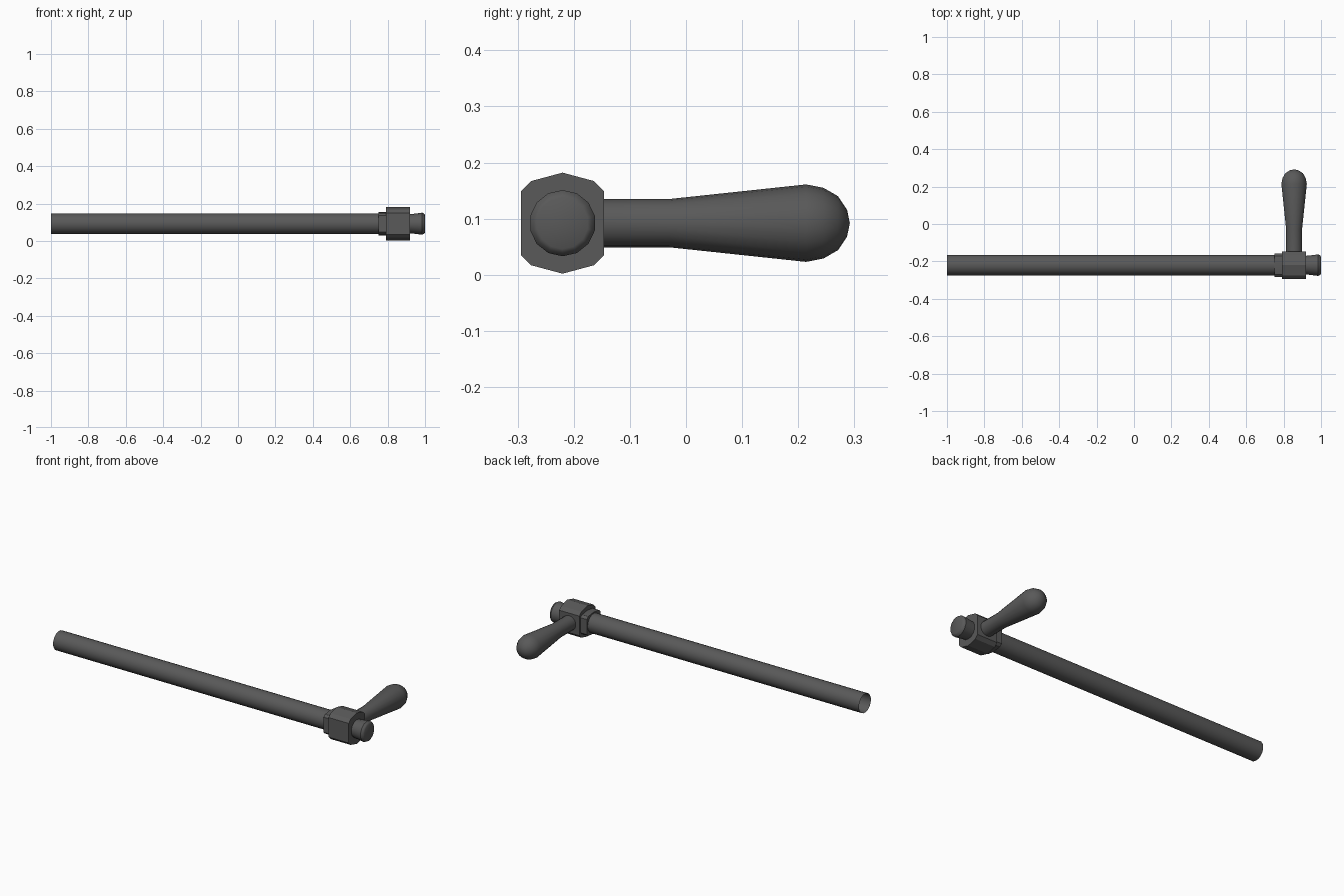
import bpy, bmesh, math
from mathutils import Matrix, Vector

cube = bpy.data.objects.get("Cube")
if cube:
    bpy.data.objects.remove(cube, do_unlink=True)

metal = bpy.data.materials.new("dark_grey_metal")
metal.use_nodes = True
GREY = (0.1, 0.1, 0.1, 1)
metal.diffuse_color = GREY
metal.node_tree.nodes["Principled BSDF"].inputs["Base Color"].default_value = GREY

AXIS_Y, AXIS_Z, HANDLE_X = -0.22, 0.092, 0.856


def finish(name, bm, angle):
    bmesh.ops.recalc_face_normals(bm, faces=bm.faces)
    mesh = bpy.data.meshes.new(name)
    bm.to_mesh(mesh)
    bm.free()
    mesh.materials.append(metal)
    obj = bpy.data.objects.new(name, mesh)
    bpy.context.collection.objects.link(obj)
    bpy.ops.object.select_all(action='DESELECT')
    obj.select_set(True)
    bpy.context.view_layer.objects.active = obj
    bpy.ops.object.shade_smooth_by_angle(angle=math.radians(angle))
    return obj


def lathe(name, profile, sides, along, origin, angle=35):
    """Spin (distance, radius) pairs about the x or y axis through origin."""
    bm = bmesh.new()
    if along == 'X':
        pts = [Vector((d, 0, r)) for d, r in profile]
        axis = (1, 0, 0)
    else:
        pts = [Vector((0, d, r)) for d, r in profile]
        axis = (0, 1, 0)
    verts = [bm.verts.new(p) for p in pts]
    edges = [bm.edges.new(pair) for pair in zip(verts, verts[1:])]
    bmesh.ops.spin(bm, geom=verts + edges, cent=(0, 0, 0), axis=axis,
                   angle=math.tau, steps=sides, use_merge=True)
    bmesh.ops.remove_doubles(bm, verts=bm.verts, dist=1e-5)
    bmesh.ops.transform(bm, matrix=Matrix.Translation(origin), verts=bm.verts)
    return finish(name, bm, angle)


def block(name, quarter, x0, x1):
    """Extrude a cross-section, mirrored from its upper right quarter, along x."""
    upper = quarter + [(-y, z) for y, z in reversed(quarter) if y > 0]
    ring = upper + [(-y, -z) for y, z in upper]
    ring = list(dict.fromkeys(ring))
    bm = bmesh.new()
    face = bm.faces.new([bm.verts.new((x0, AXIS_Y + y, AXIS_Z + z)) for y, z in ring])
    out = bmesh.ops.extrude_face_region(bm, geom=[face], use_keep_orig=True)
    moved = [g for g in out["geom"] if isinstance(g, bmesh.types.BMVert)]
    bmesh.ops.translate(bm, vec=(x1 - x0, 0, 0), verts=moved)
    return finish(name, bm, 20)


shaft = (0, AXIS_Y, AXIS_Z)

# Long hollow tube, open at its far end
lathe("tube", [(-1, 0.055), (0.76, 0.055)], 24, 'X', shaft)

# Stepped clamp block around the end of the tube
block("small_collar", [(0.063, 0.044), (0.05, 0.056), (0, 0.063)], 0.75, 0.80)
block("clamp_block", [(0.074, 0.057), (0.056, 0.075), (0, 0.09)], 0.79, 0.92)

# Flared end knob with a chamfered rim
lathe("end_knob", [(0.9, 0.05), (0.93, 0.052), (0.985, 0.059), (0.996, 0.053), (1, 0.046), (1, 0)],
      14, 'X', shaft)

# Teardrop handle pointing backwards from the clamp
lathe("handle", [(-0.16, 0.043), (-0.03, 0.043), (0.214, 0.069), (0.245, 0.063),
                 (0.271, 0.048), (0.287, 0.024), (0.292, 0)],
      18, 'Y', (HANDLE_X, 0, AXIS_Z))
